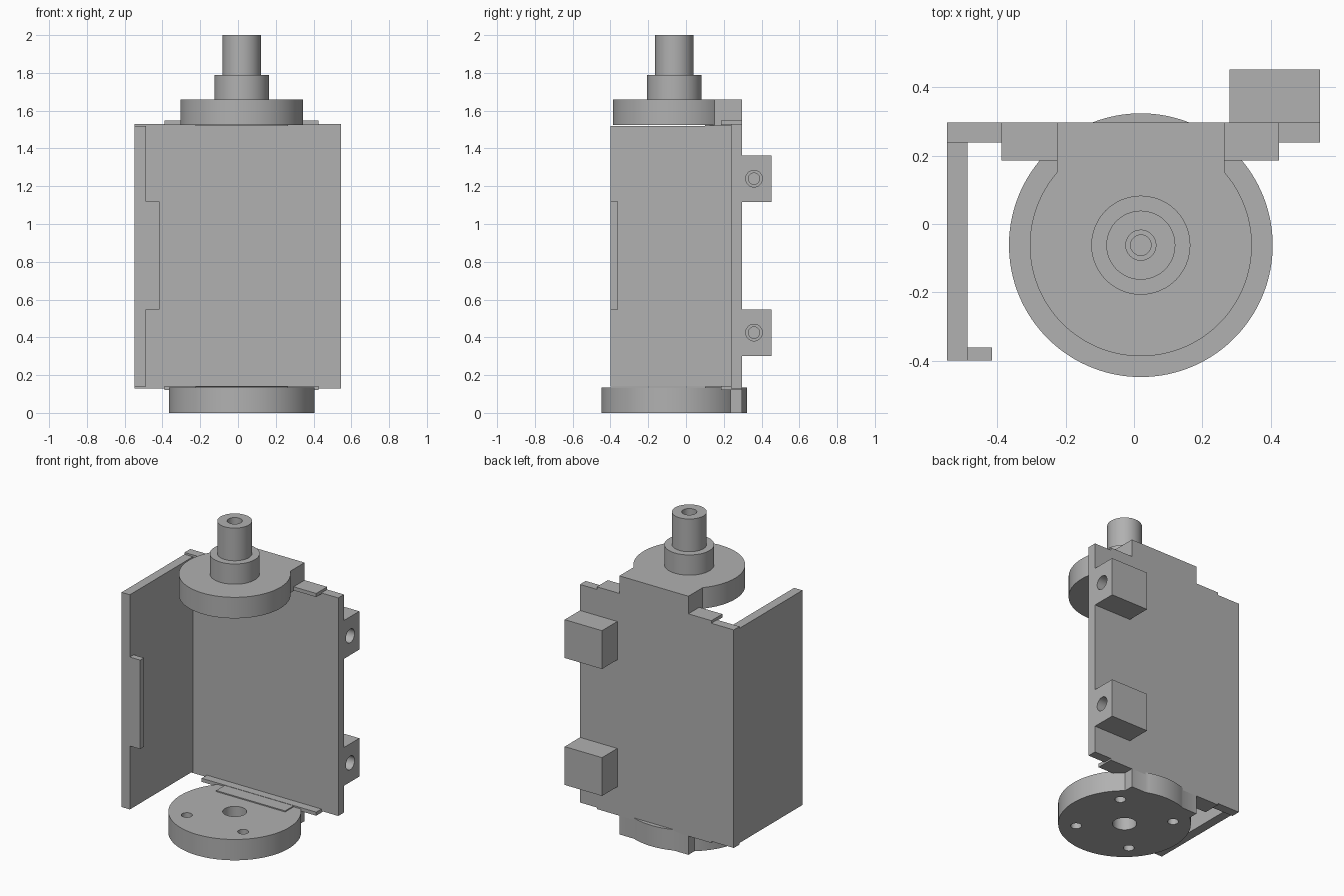
import bpy, bmesh, math
from mathutils import Matrix

if "Cube" in bpy.data.objects:
    bpy.data.objects.remove(bpy.data.objects["Cube"])

grey = bpy.data.materials.new("plain grey")
grey.use_nodes = True
GREY = (0.44, 0.44, 0.44, 1)
grey.diffuse_color = GREY
grey.node_tree.nodes["Principled BSDF"].inputs["Base Color"].default_value = GREY

CX, CY = 0.02, -0.062   # axis of the discs and the shaft
BACK = 0.297            # rear face of the back plate
HALF = 0.245            # half width of the disc brackets
SEG = 96


def finish(name, bm):
    bmesh.ops.recalc_face_normals(bm, faces=bm.faces)
    mesh = bpy.data.meshes.new(name)
    bm.to_mesh(mesh)
    bm.free()
    mesh.materials.append(grey)
    ob = bpy.data.objects.new(name, mesh)
    bpy.context.collection.objects.link(ob)
    return ob


def smooth(ob):
    bpy.ops.object.select_all(action="DESELECT")
    bpy.context.view_layer.objects.active = ob
    ob.select_set(True)
    bpy.ops.object.shade_smooth_by_angle(angle=math.radians(30))


def box(name, x, y, z):
    bm = bmesh.new()
    bmesh.ops.create_cube(bm, size=1)
    for v in bm.verts:
        for i, (lo, hi) in enumerate((x, y, z)):
            v.co[i] = lo if v.co[i] < 0 else hi
    return finish(name, bm)


def lathe(name, profile, matrix):
    """Spin (radius, height) points around z, then place the result."""
    bm = bmesh.new()
    verts = [bm.verts.new((r, 0, h)) for r, h in profile]
    edges = [bm.edges.new(pair) for pair in zip(verts, verts[1:])]
    bmesh.ops.spin(bm, geom=verts + edges, cent=(0, 0, 0), axis=(0, 0, 1),
                   angle=math.tau, steps=48)
    bmesh.ops.remove_doubles(bm, verts=bm.verts, dist=1e-5)
    bm.transform(matrix)
    return finish(name, bm)


def cut(ob, cutters):
    for cutter in cutters:
        cutter.hide_render = True
        mod = ob.modifiers.new("hole", "BOOLEAN")
        mod.operation, mod.solver, mod.object = "DIFFERENCE", "EXACT", cutter
        bpy.context.view_layer.objects.active = ob
        bpy.ops.object.modifier_apply(modifier=mod.name)
        bpy.data.objects.remove(cutter)
    smooth(ob)


def bracket(name, r, z0, z1):
    """Disc merged with a straight mounting block at the back."""
    depth = BACK - CY
    a = math.acos(HALF / r)
    pts = [(r * math.cos(t), r * math.sin(t)) for t in
           (a - i / SEG * (math.pi + 2 * a) for i in range(SEG + 1))]
    pts.append((-HALF, depth))
    if r > depth:       # the round edge shows behind the block
        b = math.acos(depth / r)
        pts += [(-r * math.sin(b - i * b / 8), r * math.cos(b - i * b / 8))
                for i in range(17)]
    pts.append((HALF, depth))
    bm = bmesh.new()
    face = bm.faces.new([bm.verts.new((CX + x, CY + y, z0)) for x, y in pts])
    up = bmesh.ops.extrude_face_region(bm, geom=[face])["geom"]
    bmesh.ops.translate(bm, vec=(0, 0, z1 - z0),
                        verts=[e for e in up if isinstance(e, bmesh.types.BMVert)])
    return finish(name, bm)


# Open housing: back plate, side plate and its short lip
box("back_plate", (-0.547, 0.545), (0.239, BACK), (0.13, 1.53))
box("side_plate", (-0.547, -0.488), (-0.40, 0.239), (0.14, 1.518))
box("side_lip", (-0.488, -0.415), (-0.40, -0.361), (0.547, 1.118))

# Cross bars and thin shims at both ends
for end, z, shim in (("lower", (0.12, 0.143), (0.134, 0.141)),
                     ("upper", (1.524, 1.547), (1.52, 1.527))):
    box(end + "_cross_bar", (-0.388, 0.425), (0.186, BACK), z)
    box(end + "_shim", (CX - HALF, CX + HALF), (0.10, 0.24), shim)

# Hinge blocks with stepped blind bores from the left side
bore = [(0, -0.2), (0.03, -0.2), (0.03, -0.15), (0.044, -0.15), (0.044, 0.02), (0, 0.02)]
for end, z in (("lower", 0.425), ("upper", 1.24)):
    block = box(end + "_hinge_block", (0.28, 0.545), (BACK, 0.452), (z - 0.123, z + 0.123))
    place = Matrix.Translation((0.545, 0.36, z)) @ Matrix.Rotation(math.pi / 2, 4, "Y")
    cut(block, [lathe("bore_cutter", bore, place)])

# Base disc with centre hole and four bolt holes
base = bracket("base_disc", 0.386, 0, 0.134)
holes = [(0, 0, 0.07)] + [(sx * 0.2, sy * 0.2, 0.032) for sx in (-1, 1) for sy in (-1, 1)]
cut(base, [lathe("hole_cutter", [(0, -0.1), (r, -0.1), (r, 0.3), (0, 0.3)],
                 Matrix.Translation((CX + x, CY + y, 0))) for x, y, r in holes])

# Top disc and stepped shaft with a blind bore
smooth(bracket("top_disc", 0.325, 1.525, 1.66))
shaft = [(0, 1.65), (0.145, 1.65), (0.145, 1.79), (0.101, 1.79), (0.101, 2),
         (0.044, 2), (0.044, 1.85), (0.03, 1.85), (0.03, 1.8), (0, 1.8)]
smooth(lathe("shaft", shaft, Matrix.Translation((CX, CY, 0))))
